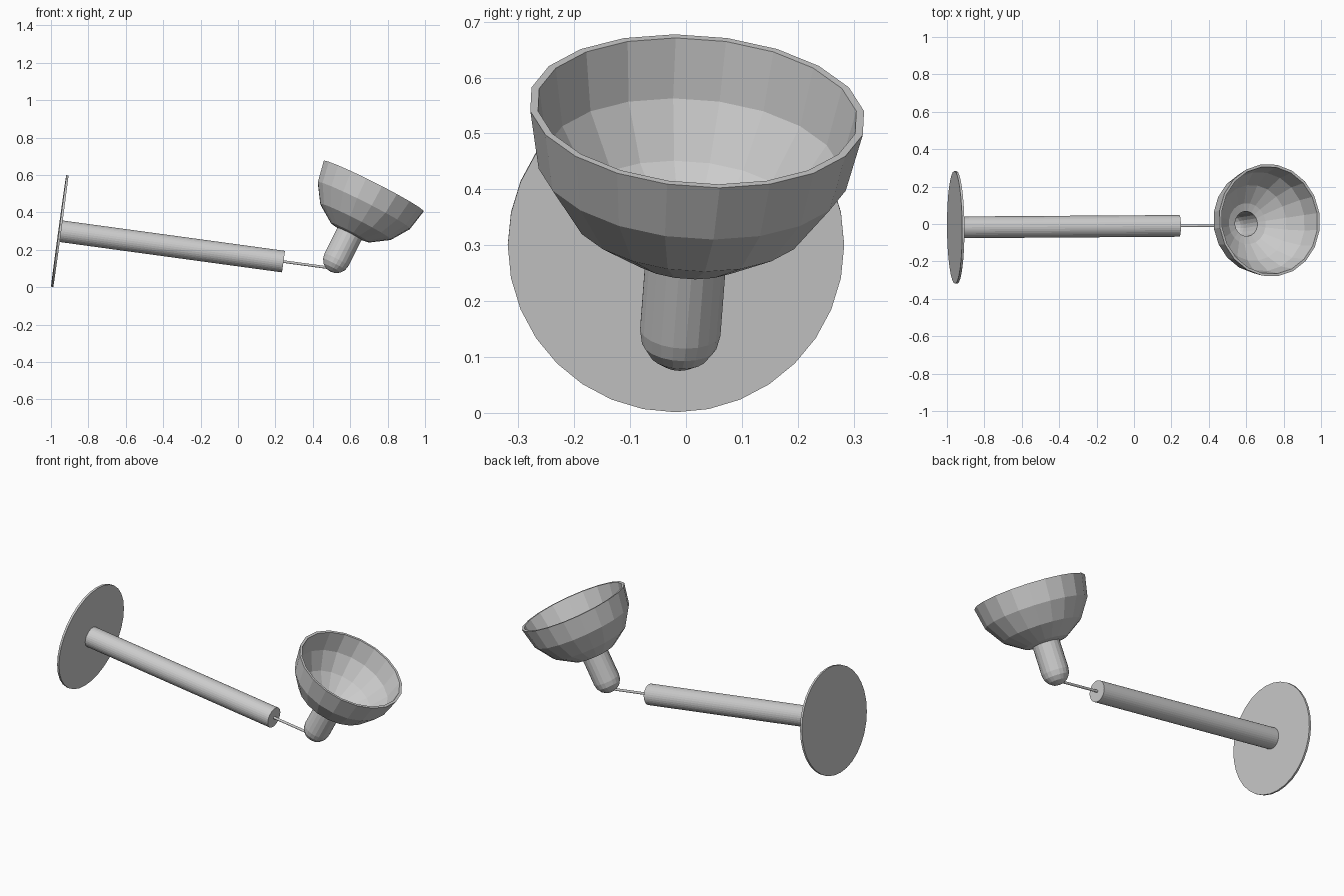
import bpy, bmesh, math
from mathutils import Vector

cube = bpy.data.objects.get("Cube")
if cube:
    bpy.data.objects.remove(cube)

grey = bpy.data.materials.new("plain grey")
grey.use_nodes = True
colour = (0.6, 0.6, 0.6, 1)
grey.diffuse_color = colour
grey.node_tree.nodes["Principled BSDF"].inputs["Base Color"].default_value = colour


def lathe(name, profile, sides, start, end):
    """Revolve (radius, height) points about the axis running from start to end."""
    bm = bmesh.new()
    rings = []
    for r, h in profile:
        if r == 0:
            rings.append([bm.verts.new((0, 0, h))])
        else:
            rings.append([bm.verts.new((r * math.cos(math.tau * i / sides),
                                        r * math.sin(math.tau * i / sides), h))
                          for i in range(sides)])
    for a, b in zip(rings, rings[1:]):
        for i in range(sides):
            j = (i + 1) % sides
            if len(a) == 1:
                bm.faces.new((a[0], b[j], b[i]))
            elif len(b) == 1:
                bm.faces.new((a[i], a[j], b[0]))
            else:
                bm.faces.new((a[i], a[j], b[j], b[i]))
    bmesh.ops.recalc_face_normals(bm, faces=bm.faces)
    mesh = bpy.data.meshes.new(name)
    bm.to_mesh(mesh)
    bm.free()
    mesh.materials.append(grey)
    obj = bpy.data.objects.new(name, mesh)
    bpy.context.collection.objects.link(obj)
    obj.location = start
    axis = Vector(end) - Vector(start)
    obj.rotation_euler = axis.to_track_quat('Z', 'Y').to_euler()
    return obj


def rod(name, radius, sides, start, end):
    length = (Vector(end) - Vector(start)).length
    return lathe(name, [(0, 0), (radius, 0), (radius, length), (0, length)],
                 sides, start, end)


def arc(radius, centre, first, last, steps):
    """Points on a circle, with angles in degrees up from straight down."""
    points = []
    for i in range(steps + 1):
        a = math.radians(first + (last - first) * i / steps)
        points.append((radius * math.sin(a), centre - radius * math.cos(a)))
    return points


# Wall plate, arm and thin stem share one sloping axis
base = Vector((-0.959, -0.018, 0.301))
arm_end = Vector((0.243, -0.01, 0.137))
along = (arm_end - base).normalized()
rod("wall_plate", 0.301, 32, base, base + along * 0.012)
rod("arm", 0.058, 32, base + along * 0.01, arm_end)
rod("stem", 0.007, 12, arm_end - along * 0.01, arm_end + along * 0.25)

# Tilted lamp head: hollow holder with a round end, opening into the bowl
holder = Vector((0.527, -0.01, 0.148))
rim = Vector((0.725, 0.02, 0.54))
height = (rim - holder).length
outer, inner = 0.302, 0.288
tube_out, tube_in = 0.073, 0.067

holder_profile = ([(0, -tube_out)] + arc(tube_out, 0, 22.5, 90, 3)
                  + [(tube_out, 0.158), (tube_in, 0.158)]
                  + arc(tube_in, 0, 90, 22.5, 3) + [(0, -tube_in)])
lathe("lamp_holder", holder_profile, 20, holder, rim)

bowl_profile = ([(tube_in, 0.153)] + arc(outer, height, 22.5, 90, 3)
                + arc(inner, height, 90, 22.5, 3)
                + [(tube_in, 0.163), (tube_in, 0.153)])
lathe("bowl_shade", bowl_profile, 20, holder, rim)
